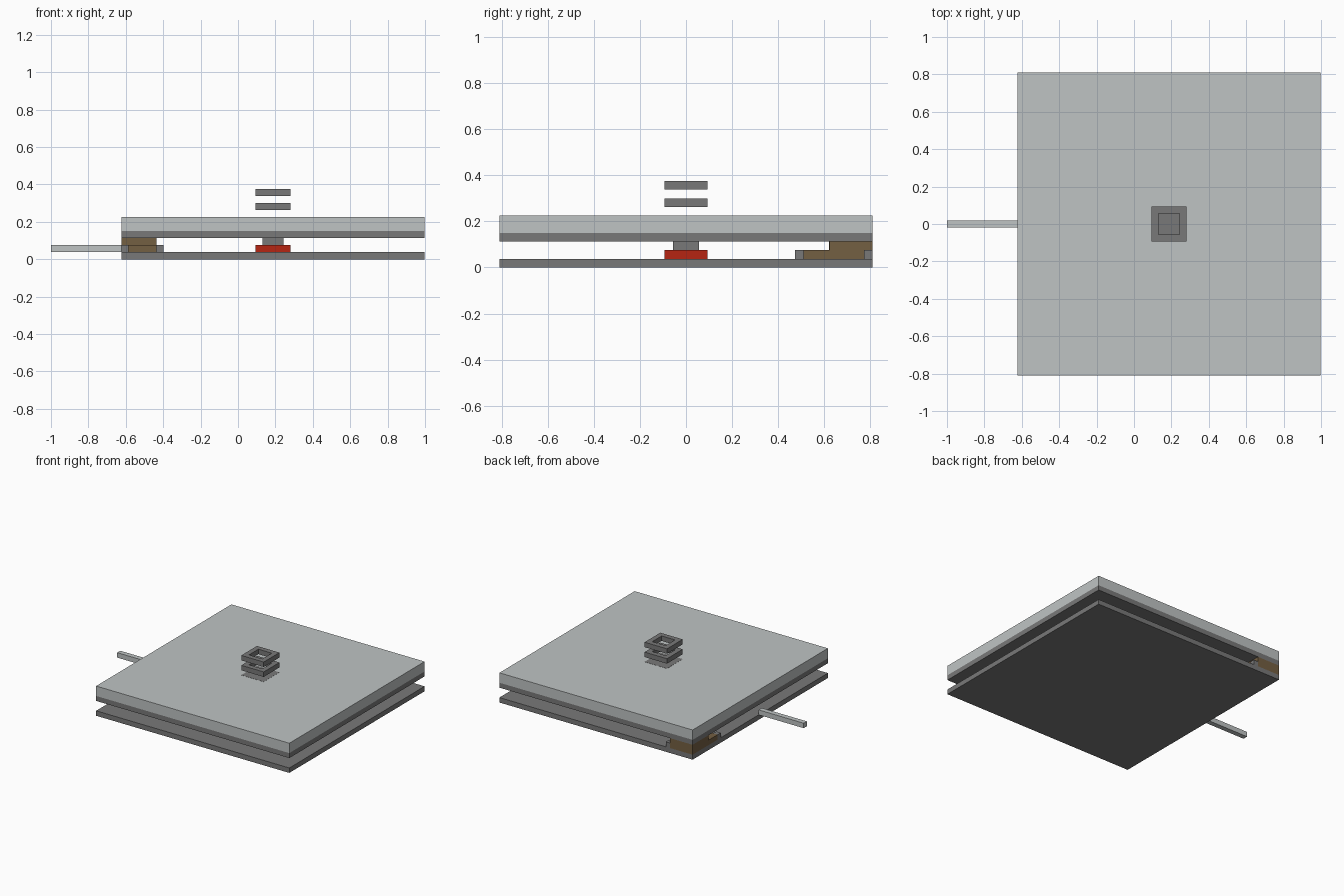
import bpy
import bmesh

cube = bpy.data.objects.get("Cube")
if cube:
    bpy.data.objects.remove(cube, do_unlink=True)


def material(name, rgb):
    mat = bpy.data.materials.new(name)
    mat.use_nodes = True
    mat.diffuse_color = (*rgb, 1)
    mat.node_tree.nodes["Principled BSDF"].inputs["Base Color"].default_value = (*rgb, 1)
    return mat


dark = material("dark grey", (0.19, 0.19, 0.19))
light = material("light grey", (0.52, 0.55, 0.55))
red = material("red", (0.47, 0.018, 0.006))
brown = material("brown", (0.175, 0.115, 0.055))


def finish(name, bm, mat):
    mesh = bpy.data.meshes.new(name)
    bm.to_mesh(mesh)
    bm.free()
    mesh.materials.append(mat)
    obj = bpy.data.objects.new(name, mesh)
    bpy.context.collection.objects.link(obj)
    return obj


def box(name, mat, xs, ys, zs):
    """Box between the given limits on each axis."""
    bm = bmesh.new()
    bmesh.ops.create_cube(bm, size=1)
    for v in bm.verts:
        for i, (lo, hi) in enumerate((xs, ys, zs)):
            v.co[i] = hi if v.co[i] > 0 else lo
    return finish(name, bm, mat)


U = 0.0375                # thickness of one layer
CX = 0.1875               # centre of the board
LEFT, HALF = CX - 0.81, 0.81


def centred(name, mat, half, z0, z1):
    return box(name, mat, (CX - half, CX + half), (-half, half), (z0, z1))


def ring(name, mat, outer, inner, z0, z1):
    """Square frame: inset top face, extruded upward."""
    bm = bmesh.new()
    corners = ((-1, -1), (1, -1), (1, 1), (-1, 1))
    out = [bm.verts.new((CX + x * outer, y * outer, z0)) for x, y in corners]
    inn = [bm.verts.new((CX + x * inner, y * inner, z0)) for x, y in corners]
    faces = [bm.faces.new((out[i], out[(i + 1) % 4], inn[(i + 1) % 4], inn[i]))
             for i in range(4)]
    geom = bmesh.ops.extrude_face_region(bm, geom=faces, use_keep_orig=True)["geom"]
    for v in geom:
        if isinstance(v, bmesh.types.BMVert):
            v.co.z = z1
    bmesh.ops.recalc_face_normals(bm, faces=bm.faces)
    return finish(name, bm, mat)


# Stacked plates
centred("base_plate", dark, HALF, 0, U)
centred("middle_plate", dark, HALF, 3 * U, 4 * U)
centred("top_slab", light, HALF, 4 * U, 6 * U)

# Central button and stem
centred("button_pad", red, 0.094, U, 2 * U)
centred("button_stem", dark, 0.0563, 2 * U, 6 * U + 0.001)

# Collar rings: one flush with the slab, two floating
for i, layer in enumerate((5, 7, 9)):
    lift = 0.001 if i == 0 else 0
    ring(f"collar_ring_{i + 1}", dark, 0.094, 0.0563, layer * U, (layer + 1) * U + lift)

# Side strip
box("side_strip", light, (-1, LEFT), (-U / 2, U / 2), (U, 2 * U))

# Corner connector with two pins
BX = LEFT + 5 * U
box("connector_block", brown, (LEFT, BX), (HALF - 5 * U, HALF), (U, 3 * U))
box("connector_step", brown, (LEFT, BX), (HALF - 8 * U, HALF - 5 * U), (U, 2 * U))
box("connector_panel", brown, (LEFT + 2 * U, LEFT + 3 * U),
    (HALF - 5 * U - 0.003, HALF - 5 * U), (2 * U, 3 * U))
box("side_pin", dark, (BX, BX + U), (HALF - U, HALF), (U, 2 * U))
box("front_pin", dark, (LEFT, LEFT + U), (HALF - 9 * U, HALF - 8 * U), (U, 2 * U))
